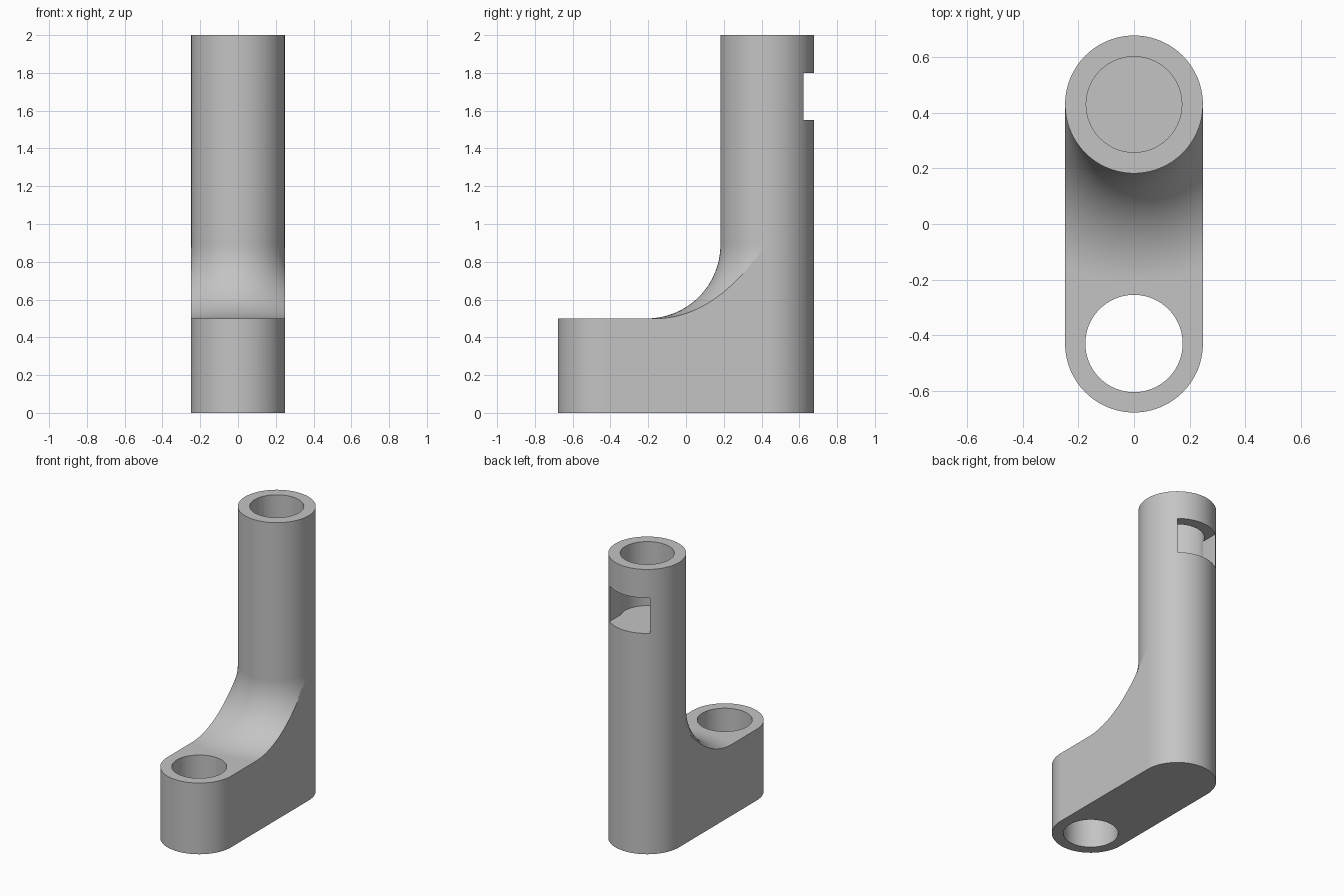
import bpy, bmesh, math
from mathutils import Matrix, Vector

cube = bpy.data.objects.get("Cube")
if cube:
    bpy.data.objects.remove(cube, do_unlink=True)

RADIUS = 0.248        # outer radius of both ends
CENTRE = 0.43         # distance of each end's axis from the middle
BASE_TOP = 0.5
HEIGHT = 2.0
FILLET = 0.39
SLOT_LOW, SLOT_HIGH = 1.55, 1.8


def make_object(name, bm):
    bmesh.ops.recalc_face_normals(bm, faces=bm.faces)
    mesh = bpy.data.meshes.new(name)
    bm.to_mesh(mesh)
    bm.free()
    obj = bpy.data.objects.new(name, mesh)
    bpy.context.collection.objects.link(obj)
    return obj


def cylinder(name, radius, y, low, high):
    bm = bmesh.new()
    bmesh.ops.create_cone(bm, cap_ends=True, segments=96, radius1=radius, radius2=radius,
                          depth=high - low, matrix=Matrix.Translation((0, y, (low + high) / 2)))
    return make_object(name, bm)


def box(name, low, high):
    low, high = Vector(low), Vector(high)
    bm = bmesh.new()
    bmesh.ops.create_cube(bm, size=1, matrix=Matrix.Translation((low + high) / 2)
                          @ Matrix.Diagonal((*(high - low), 1)))
    return make_object(name, bm)


def rounded_block(name):
    # Round-ended outline raised to full height
    bm = bmesh.new()
    outline = []
    steps = 48
    for start, y in ((0, CENTRE), (math.pi, -CENTRE)):
        for i in range(steps + 1):
            a = start + math.pi * i / steps
            outline.append(bm.verts.new((RADIUS * math.cos(a), y + RADIUS * math.sin(a), 0)))
    face = bm.faces.new(outline)
    raised = bmesh.ops.extrude_face_region(bm, geom=[face])["geom"]
    bmesh.ops.translate(bm, vec=(0, 0, HEIGHT),
                        verts=[v for v in raised if isinstance(v, bmesh.types.BMVert)])
    return make_object(name, bm)


def fillet_cutter(name):
    # Half-turn sweep of everything in front of the tube and above the foot
    inner = RADIUS - 0.0002
    profile = [(1.6, BASE_TOP)]
    for i in range(33):
        a = math.pi / 2 * i / 32
        profile.append((inner + FILLET * (1 - math.sin(a)),
                        BASE_TOP + FILLET * (1 - math.cos(a))))
    profile += [(inner, HEIGHT + 0.1), (1.6, HEIGHT + 0.1)]
    bm = bmesh.new()
    rings = []
    for j in range(65):
        a = math.pi + math.pi * j / 64
        rings.append([bm.verts.new((r * math.cos(a), CENTRE + r * math.sin(a), z))
                      for r, z in profile])
    for near, far in zip(rings, rings[1:]):
        for k in range(len(profile)):
            n = (k + 1) % len(profile)
            bm.faces.new((near[k], near[n], far[n], far[k]))
    bm.faces.new(rings[0])
    bm.faces.new(rings[-1])
    return make_object(name, bm)


def cut(target, cutter):
    cutter.hide_render = True
    mod = target.modifiers.new("cut", 'BOOLEAN')
    mod.operation = 'DIFFERENCE'
    mod.solver = 'EXACT'
    mod.object = cutter
    bpy.ops.object.select_all(action='DESELECT')
    target.select_set(True)
    bpy.context.view_layer.objects.active = target
    bpy.ops.object.modifier_apply(modifier=mod.name)
    bpy.data.objects.remove(cutter, do_unlink=True)


# Foot, tube and the blended curve between them
bracket = rounded_block("offset_tube_bracket")
cut(bracket, fillet_cutter("fillet_cutter"))

# Through hole in the foot, blind bore in the tube, slot in the back
cut(bracket, cylinder("foot_hole_cutter", 0.175, -CENTRE, -0.1, HEIGHT))
cut(bracket, cylinder("tube_bore_cutter", 0.172, CENTRE, SLOT_LOW, HEIGHT + 0.1))
cut(bracket, box("slot_cutter", (-0.157, CENTRE, SLOT_LOW + 0.0005), (0.157, 0.8, SLOT_HIGH)))

# Plain grey finish
grey = bpy.data.materials.new("plain_grey")
grey.use_nodes = True
colour = (0.55, 0.55, 0.55, 1)
grey.diffuse_color = colour
grey.node_tree.nodes["Principled BSDF"].inputs["Base Color"].default_value = colour
bracket.data.materials.clear()
bracket.data.materials.append(grey)
for poly in bracket.data.polygons:
    poly.material_index = 0

# Smooth curves with crisp edges
bpy.ops.object.shade_smooth_by_angle(angle=math.radians(30))
weighted = bracket.modifiers.new("even_shading", 'WEIGHTED_NORMAL')
weighted.keep_sharp = True
